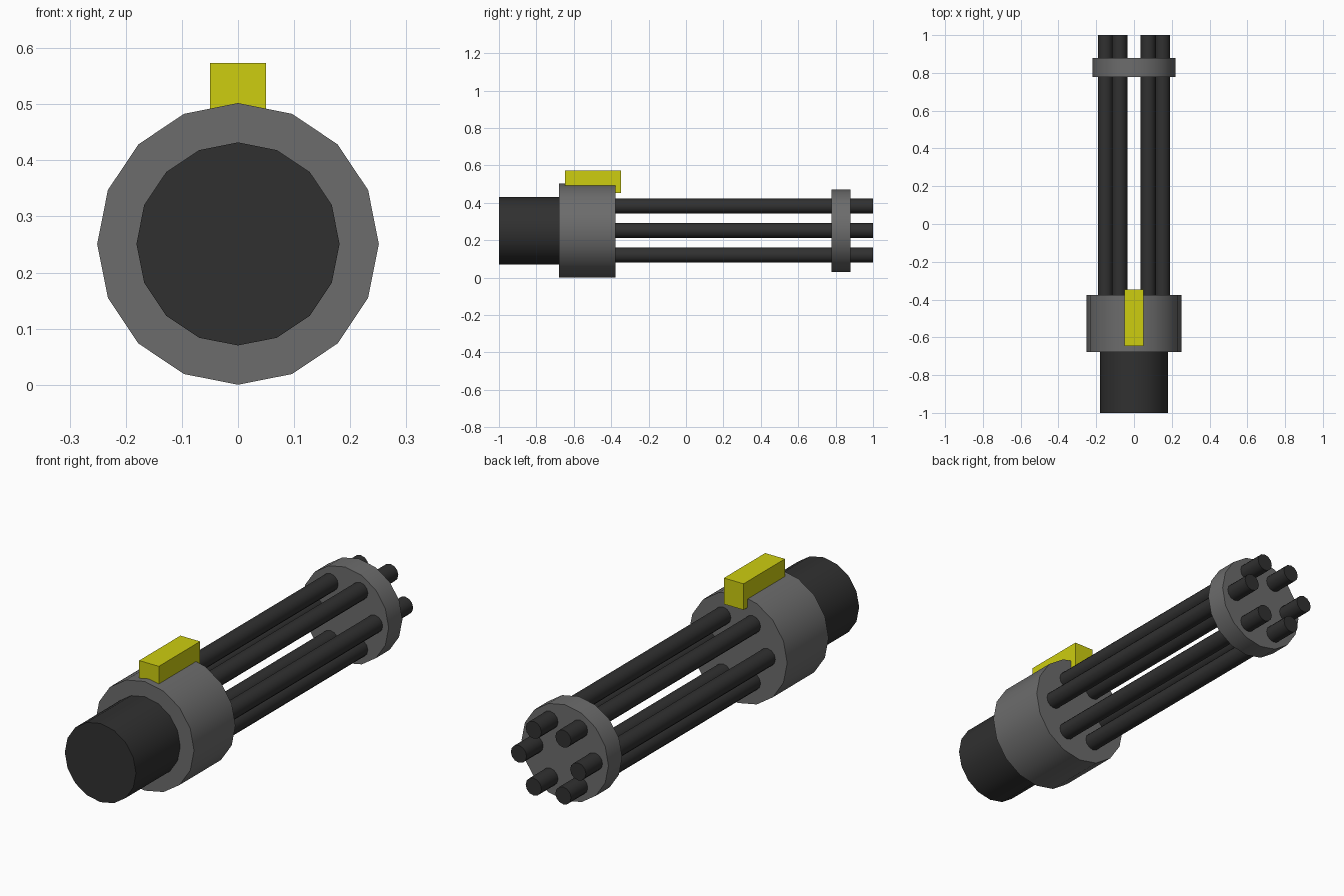
import bpy
from math import radians, cos, sin

if "Cube" in bpy.data.objects:
    bpy.data.objects.remove(bpy.data.objects["Cube"])

CZ = 0.251  # height of the main axis


def material(name, rgb):
    m = bpy.data.materials.new(name)
    m.diffuse_color = (*rgb, 1)
    m.use_nodes = True
    m.node_tree.nodes["Principled BSDF"].inputs["Base Color"].default_value = m.diffuse_color
    return m


dark = material("dark_metal", (0.03, 0.03, 0.03))
steel = material("grey_metal", (0.15, 0.15, 0.15))
yellow = material("yellow_paint", (0.61, 0.61, 0.005))


def cylinder(name, radius, y0, y1, mat, x=0, z=CZ, sides=16):
    """Cylinder along y, with a corner pointing straight up."""
    bpy.ops.mesh.primitive_cylinder_add(
        vertices=sides, radius=radius, depth=y1 - y0,
        location=(x, (y0 + y1) / 2, z), rotation=(radians(90), 0, 0))
    ob = bpy.context.object
    ob.name = name
    ob.data.materials.append(mat)
    bpy.ops.object.shade_smooth_by_angle(angle=radians(50))
    return ob


# Body: rear motor, housing and muzzle ring
cylinder("rear_motor", 0.181, -1.0, -0.678, dark)
cylinder("housing", 0.251, -0.678, -0.377, steel)
cylinder("muzzle_ring", 0.221, 0.779, 0.879, steel)

# Six barrels in a circle
for i in range(6):
    a = radians(60 * i)
    cylinder(f"barrel_{i + 1}", 0.04, -0.377, 1.0, dark,
             x=0.151 * cos(a), z=CZ + 0.151 * sin(a), sides=12)

# Yellow block on top of the housing
bpy.ops.mesh.primitive_cube_add(size=1, location=(0, -0.497, 0.513))
block = bpy.context.object
block.name = "top_block"
block.scale = (0.1, 0.3, 0.12)
block.data.materials.append(yellow)
